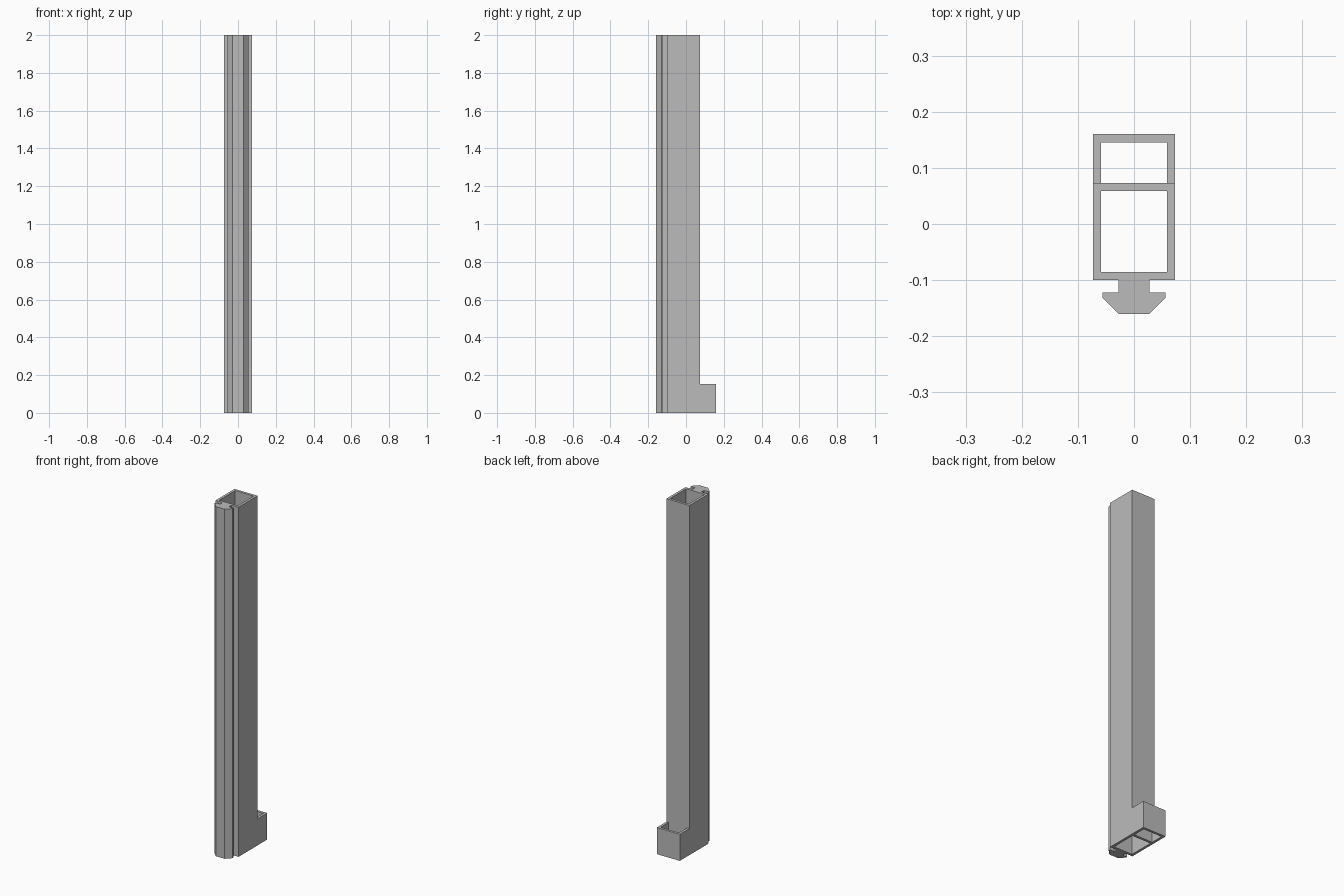
import bpy
import bmesh

cube = bpy.data.objects.get("Cube")
if cube:
    bpy.data.objects.remove(cube, do_unlink=True)

HEIGHT, CLIP_HEIGHT = 2.0, 0.152
HALF_WIDTH, WALL = 0.073, 0.0145
FRONT, POST_BACK, CLIP_BACK = -0.1, 0.073, 0.16

grey = bpy.data.materials.new("plain_grey")
grey.use_nodes = True
colour = (0.5, 0.5, 0.5, 1)
grey.diffuse_color = colour
grey.node_tree.nodes["Principled BSDF"].inputs["Base Color"].default_value = colour


def prism(name, half_profile, bottom, top):
    """Mirror a half outline across x and extrude it upwards."""
    outline = half_profile + [(-x, y) for x, y in reversed(half_profile)]
    bm = bmesh.new()
    face = bm.faces.new([bm.verts.new((x, y, bottom)) for x, y in outline])
    extruded = bmesh.ops.extrude_face_region(bm, geom=[face])["geom"]
    verts = [v for v in extruded if isinstance(v, bmesh.types.BMVert)]
    bmesh.ops.translate(bm, verts=verts, vec=(0, 0, top - bottom))
    bmesh.ops.recalc_face_normals(bm, faces=bm.faces)
    mesh = bpy.data.meshes.new(name)
    bm.to_mesh(mesh)
    bm.free()
    mesh.materials.append(grey)
    obj = bpy.data.objects.new(name, mesh)
    bpy.context.collection.objects.link(obj)
    return obj


def cut(target, name, half_width, front, back, bottom, top):
    """Remove a box from the target."""
    cutter = prism(name, [(half_width, front), (half_width, back)], bottom, top)
    cutter.hide_render = True
    mod = target.modifiers.new(name, "BOOLEAN")
    mod.operation, mod.solver, mod.object = "DIFFERENCE", "EXACT", cutter
    bpy.context.view_layer.objects.active = target
    bpy.ops.object.modifier_apply(modifier=name)
    bpy.data.objects.remove(cutter, do_unlink=True)


# Solid post with the T-shaped rail on its front
rail = [(0.028, -0.16), (0.0565, -0.131), (0.0565, -0.122), (0.028, -0.122)]
post = prism("post_with_rail",
             rail + [(0.028, FRONT), (HALF_WIDTH, FRONT), (HALF_WIDTH, CLIP_BACK)],
             0, HEIGHT)

# Trim the back down to the short foot clip, then hollow both channels
inner = HALF_WIDTH - WALL
cut(post, "back_trim", 0.2, POST_BACK, 0.3, CLIP_HEIGHT, HEIGHT + 0.1)
cut(post, "post_channel", inner, FRONT + WALL, POST_BACK - WALL, -0.1, HEIGHT + 0.1)
cut(post, "clip_channel", inner, POST_BACK, CLIP_BACK - WALL, -0.1, CLIP_HEIGHT + 0.1)
